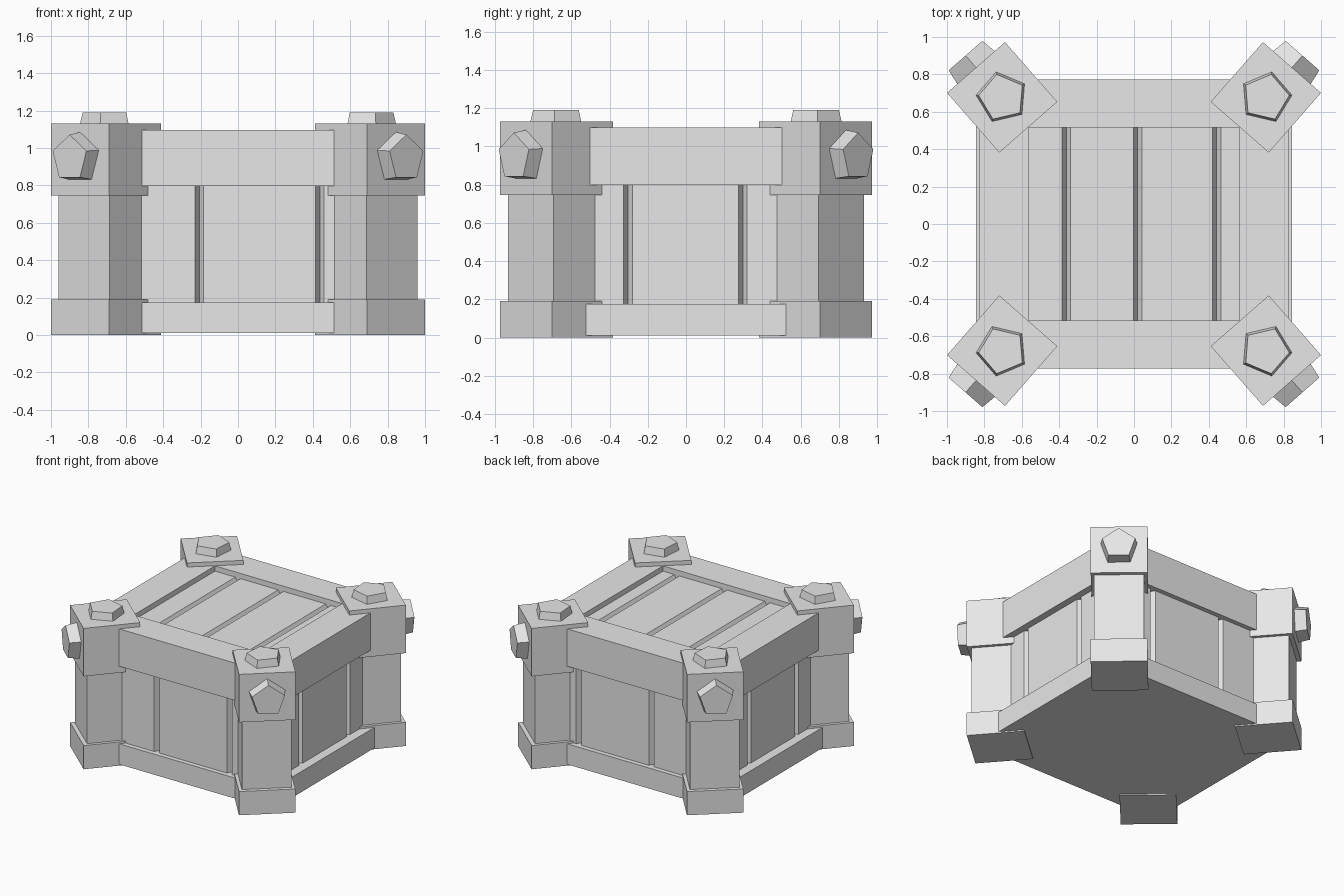
import bpy
import bmesh
from math import cos, sin, radians, tau
from mathutils import Matrix, Vector

cube = bpy.data.objects.get("Cube")
if cube:
    bpy.data.objects.remove(cube, do_unlink=True)

# Single flat colour
grey = bpy.data.materials.new("light grey")
grey.use_nodes = True
tone = (0.8, 0.8, 0.8, 1)
grey.diffuse_color = tone
grey.node_tree.nodes["Principled BSDF"].inputs["Base Color"].default_value = tone


def loft(name, ring_a, ring_b, mirror=False):
    """Closed solid between two matching rings of points."""
    bm = bmesh.new()
    a = [bm.verts.new(p) for p in ring_a]
    b = [bm.verts.new(p) for p in ring_b]
    bm.faces.new(a)
    bm.faces.new(b)
    for i in range(len(a)):
        j = (i + 1) % len(a)
        bm.faces.new((a[i], a[j], b[j], b[i]))
    bmesh.ops.recalc_face_normals(bm, faces=bm.faces)
    mesh = bpy.data.meshes.new(name)
    bm.to_mesh(mesh)
    bm.free()
    mesh.materials.append(grey)
    obj = bpy.data.objects.new(name, mesh)
    bpy.context.collection.objects.link(obj)
    if mirror:
        mod = obj.modifiers.new("mirror", "MIRROR")
        mod.use_axis = (True, True, False)
        mod.use_mirror_merge = False
    return obj


def box(name, x0, x1, y0, y1, z0, z1, matrix=Matrix(), mirror=False):
    flat = [(x0, y0), (x1, y0), (x1, y1), (x0, y1)]
    rings = [[matrix @ Vector((x, y, z)) for x, y in flat] for z in (z0, z1)]
    return loft(name, *rings, mirror)


GROOVE, DEPTH = 0.023, 0.04


def grooved(half, level, cuts):
    """Points along a line at the given level with V grooves between planks."""
    pts = [(-half, level)]
    for c in cuts:
        pts += [(c - GROOVE, level), (c, level - DEPTH), (c + GROOVE, level)]
    return pts + [(half, level)]


# Plank walls: one plan outline with grooves on all four sides
WX, WY = 0.77, 0.735
front_edge = grooved(WX, WY, (-0.207, 0.438))
side_edge = grooved(WY, WX, (-0.303, 0.297))
plan = [(u, -v) for u, v in front_edge]
plan += [(v, u) for u, v in side_edge[1:]]
plan += [(u, v) for u, v in reversed(front_edge[:-1])]
plan += [(-v, u) for u, v in reversed(side_edge[1:-1])]
loft("plank_walls", [(x, y, 0.01) for x, y in plan], [(x, y, 0.95) for x, y in plan])

# Plank lid with grooves running front to back
lid = grooved(0.7, 1.055, (-0.362, 0.02, 0.442)) + [(0.7, 0.9), (-0.7, 0.9)]
loft("plank_lid", [(x, -0.65, z) for x, z in lid], [(x, 0.65, z) for x, z in lid])

# Frame beams at top and bottom, a pair in each direction
for level, z0, z1, ox in (("top", 0.797, 1.097, 0.825), ("bottom", 0.01, 0.175, 0.845)):
    for s, end in ((-1, "front"), (1, "back")):
        y0, y1 = sorted((s * 0.515, s * 0.772))
        box(f"{level}_{end}_beam", -0.8, 0.8, y0, y1, z0, z1)
    for s, side in ((-1, "right"), (1, "left")):
        x0, x1 = sorted((s * 0.565, s * ox))
        box(f"{level}_{side}_beam", x0, x1, -0.75, 0.75, z0, z1)

# Corner posts, turned so local x points out of the corner
turn = radians(228.8)
corner = Matrix.Translation((-0.705, -0.677, 0)) @ Matrix.Rotation(turn, 4, "Z")
R, T = 0.212, 0.206
box("corner_feet", -R, R, -T, T, 0, 0.19, corner, True)
box("corner_caps", -R, R, -T, T, 0.745, 1.13, corner, True)
box("corner_posts", -0.18, 0.18, -0.181, 0.181, 0.1, 0.8, corner, True)


# Five-sided tapered bolts
def pentagon(radius, start):
    return [(radius * cos(start + tau * i / 5), radius * sin(start + tau * i / 5))
            for i in range(5)]


def bolt(name, radius, start, place):
    rings = [[corner @ Vector(place(u, v, h)) for u, v in pentagon(r, start)]
             for r, h in ((radius, -0.01), (radius * 0.9, 1))]
    loft(name, *rings, mirror=True)


bolt("top_bolts", 0.14, radians(172), lambda u, v, h: (u, v, 1.13 + 0.06 * h))
bolt("side_bolts", 0.14, radians(90), lambda u, v, h: (R + 0.085 * h, u, 0.945 + v))
